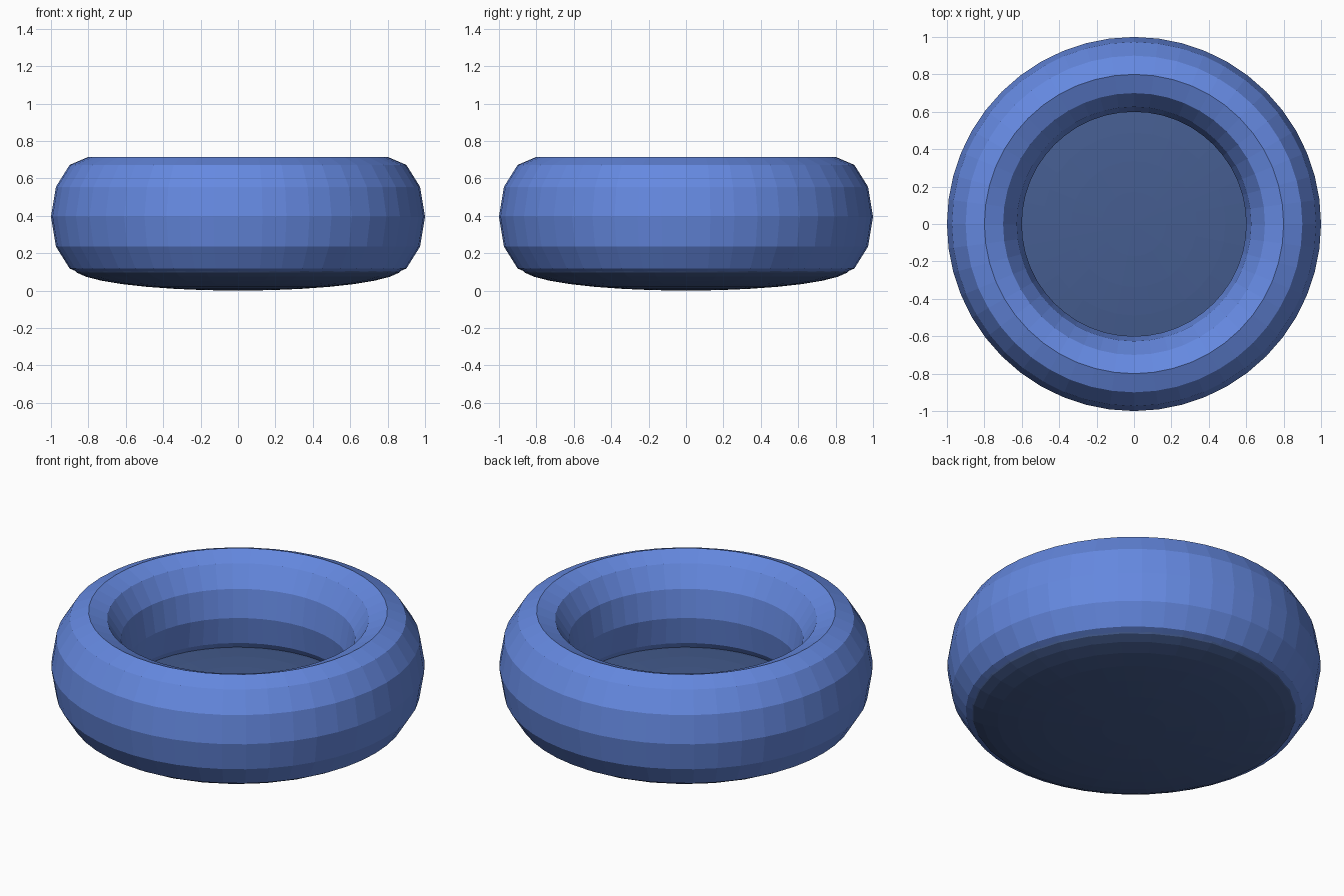
import bpy

if "Cube" in bpy.data.objects:
    bpy.data.objects.remove(bpy.data.objects["Cube"])


def colour(obj, name, rgb):
    mat = bpy.data.materials.new(name)
    mat.diffuse_color = (*rgb, 1)
    mat.use_nodes = True
    mat.node_tree.nodes["Principled BSDF"].inputs["Base Color"].default_value = mat.diffuse_color
    obj.data.materials.append(mat)


# Faceted ring wall, stretched vertically
bpy.ops.mesh.primitive_torus_add(major_segments=48, minor_segments=12,
                                 major_radius=0.8, minor_radius=0.2,
                                 location=(0, 0, 0.395))
ring = bpy.context.object
ring.name = "ring_wall"
ring.scale = (1, 1, 1.6)
colour(ring, "ring_blue", (0.13, 0.25, 0.75))

# Flattened dome forming the floor and the rounded underside
bpy.ops.mesh.primitive_uv_sphere_add(segments=32, ring_count=16, radius=1,
                                     location=(0, 0, 0.12))
base = bpy.context.object
base.name = "base_cushion"
base.scale = (0.88, 0.88, 0.12)
colour(base, "base_blue", (0.06, 0.11, 0.28))
bpy.ops.object.transform_apply(location=False, rotation=False, scale=True)
